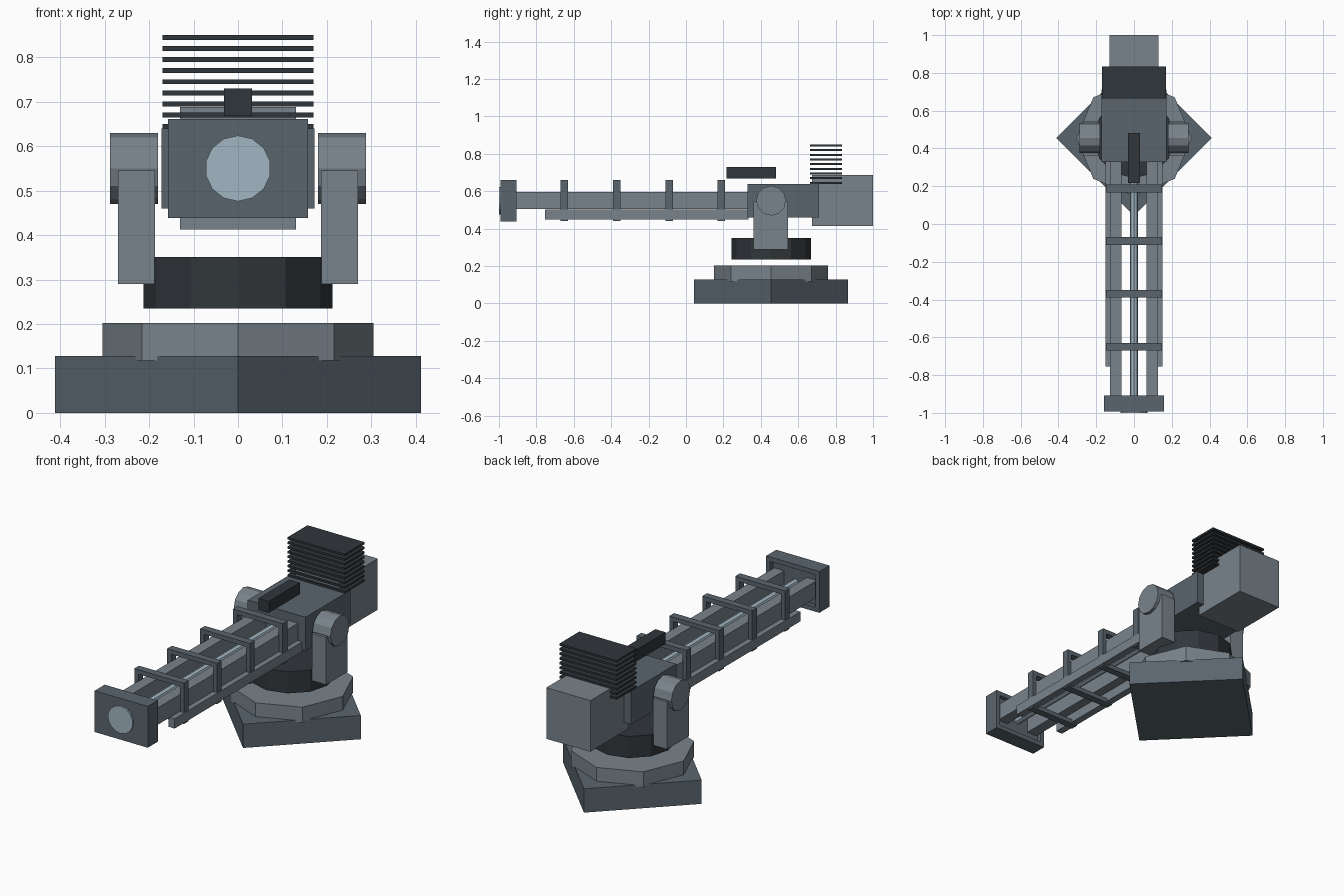
import bpy, bmesh, math
from mathutils import Matrix, Vector

if "Cube" in bpy.data.objects:
    bpy.data.objects.remove(bpy.data.objects["Cube"])


def mat(name, rgb):
    m = bpy.data.materials.new(name)
    m.diffuse_color = (*rgb, 1)
    m.use_nodes = True
    m.node_tree.nodes["Principled BSDF"].inputs["Base Color"].default_value = m.diffuse_color
    return m


STEEL = mat("steel", (0.10, 0.13, 0.155))
LIGHT = mat("light_steel", (0.19, 0.23, 0.26))
DARK = mat("dark_metal", (0.03, 0.037, 0.043))
GLOW = mat("pale_blue", (0.36, 0.47, 0.54))


def finish(name, bm, material):
    bmesh.ops.recalc_face_normals(bm, faces=bm.faces[:])
    me = bpy.data.meshes.new(name)
    bm.to_mesh(me)
    bm.free()
    ob = bpy.data.objects.new(name, me)
    bpy.context.collection.objects.link(ob)
    me.materials.append(material)
    return ob


def box(name, x, y, z, material):
    """Box from (min, max) ranges."""
    bm = bmesh.new()
    bmesh.ops.create_cube(bm, size=1)
    for v in bm.verts:
        v.co = Vector([(r[0] + r[1]) / 2 + c * (r[1] - r[0]) for r, c in zip((x, y, z), v.co)])
    return finish(name, bm, material)


def prism(name, sides, r, centre, depth, axis, material):
    """Flat-sided cylinder along an axis, with a vertex on the local x axis."""
    bm = bmesh.new()
    bmesh.ops.create_cone(bm, cap_ends=True, segments=sides, radius1=r, radius2=r, depth=depth)
    rot = {'X': Matrix.Rotation(math.pi / 2, 4, 'Y'),
           'Y': Matrix.Rotation(math.pi / 2, 4, 'X'), 'Z': Matrix()}[axis]
    bmesh.ops.transform(bm, matrix=Matrix.Translation(centre) @ rot, verts=bm.verts[:])
    return finish(name, bm, material)


def frame(name, hx, z, y, wall, material):
    """Open rectangular collar around the barrel."""
    bm = bmesh.new()
    loops = []
    for yy in y:
        for w in (0, wall):
            a, b, c = hx - w, z[0] + w, z[1] - w
            loops.append([bm.verts.new((px, yy, pz)) for px, pz in ((-a, b), (a, b), (a, c), (-a, c))])
    fo, fi, bo, bi = loops
    for p, q in ((fo, fi), (fi, bi), (bi, bo), (bo, fo)):
        for i in range(4):
            j = (i + 1) % 4
            bm.faces.new((p[i], p[j], q[j], q[i]))
    return finish(name, bm, material)


CY = 0.455   # turret axis
CZ = 0.55    # barrel axis

# Stepped base and rotating drum
prism("base_plinth", 4, 0.412, (0, CY, 0.064), 0.128, 'Z', STEEL)
prism("base_ring", 8, 0.305, (0, CY, 0.16), 0.084, 'Z', LIGHT)
prism("turntable_drum", 12, 0.213, (0, CY, 0.293), 0.116, 'Z', DARK)

# Yoke arms and trunnions
for s, side in ((-1, "left"), (1, "right")):
    box("yoke_arm_" + side, sorted((s * 0.187, s * 0.27)), (0.362, 0.546), (0.29, 0.545), LIGHT)
    prism("trunnion_" + side, 12, 0.08, (s * 0.234, CY, CZ), 0.107, 'X', LIGHT)
    # Barrel rails
    box("upper_rail_" + side, sorted((s * 0.067, s * 0.127)), (-0.93, 0.34), (0.505, 0.596), LIGHT)
    box("lower_rail_" + side, sorted((s * 0.114, s * 0.152)), (-0.755, 0.335), (0.45, 0.502), LIGHT)

# Receiver, rear power block, sight
box("receiver", (-0.172, 0.172), (0.328, 0.712), (0.46, 0.64), STEEL)
box("power_block", (-0.131, 0.131), (0.675, 1.0), (0.413, 0.688), LIGHT)
box("sight", (-0.031, 0.031), (0.217, 0.482), (0.668, 0.73), DARK)

# Cooling fins
for i in range(9):
    z = 0.645 + i * 0.025
    box(f"cooling_fin_{i + 1}", (-0.17, 0.17), (0.664, 0.833), (z - 0.0055, z + 0.0055), DARK)

# Central conductor and collars
prism("core_rod", 8, 0.021, (0, -0.31, CZ), 1.3, 'Y', GLOW)
for i, y in enumerate((-0.65, -0.37, -0.09, 0.188)):
    frame(f"barrel_collar_{i + 1}", 0.148, (0.441, 0.66), (y - 0.02, y + 0.02), 0.024, STEEL)

# Muzzle: front plate with a rear rim, plus lens
box("muzzle_plate", (-0.158, 0.158), (-0.992, -0.93), (0.439, 0.661), STEEL)
frame("muzzle_rim", 0.158, (0.439, 0.661), (-0.93, -0.907), 0.024, STEEL)
prism("muzzle_lens", 14, 0.074, (0, -0.985, CZ), 0.03, 'Y', GLOW)
